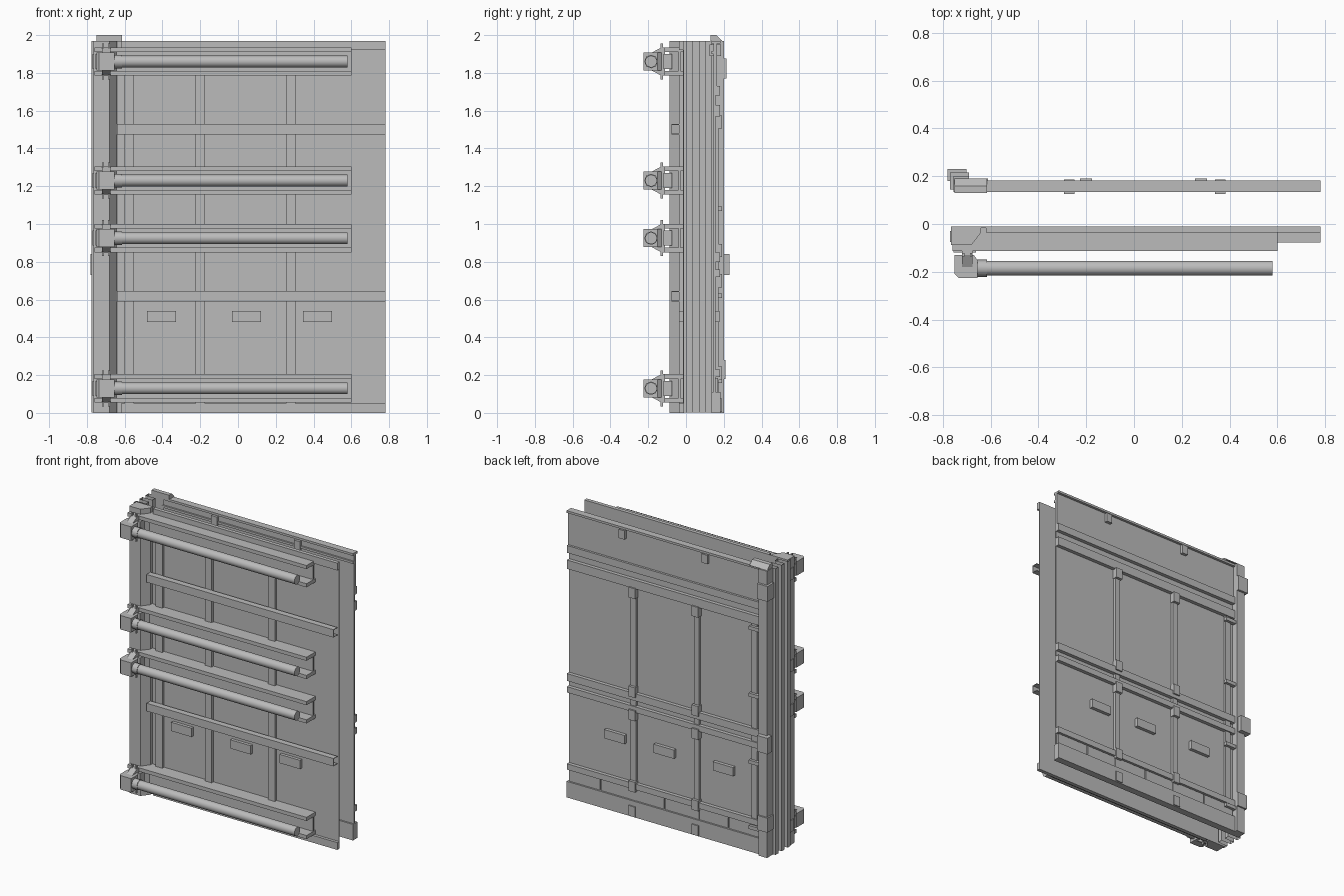
import bpy, bmesh, math
from mathutils import Matrix

if "Cube" in bpy.data.objects:
    bpy.data.objects.remove(bpy.data.objects["Cube"], do_unlink=True)

steel = bpy.data.materials.new("plain grey steel")
steel.use_nodes = True
GREY = (0.5, 0.5, 0.5, 1)
steel.diffuse_color = GREY
steel.node_tree.nodes["Principled BSDF"].inputs["Base Color"].default_value = GREY


def finish(name, bm):
    mesh = bpy.data.meshes.new(name)
    bm.to_mesh(mesh)
    bm.free()
    mesh.materials.append(steel)
    ob = bpy.data.objects.new(name, mesh)
    bpy.context.collection.objects.link(ob)
    return ob


def box(name, x, y, z):
    """Box from three (low, high) ranges."""
    bm = bmesh.new()
    size = [r[1] - r[0] for r in (x, y, z)]
    mid = [(r[0] + r[1]) / 2 for r in (x, y, z)]
    bmesh.ops.create_cube(bm, size=1, matrix=Matrix.Translation(mid) @ Matrix.Diagonal((*size, 1)))
    return finish(name, bm)


def prism(name, points, axis, low, high):
    """Closed profile extruded along x (points are y, z) or z (points are x, y)."""
    bm = bmesh.new()
    place = (lambda a, b: (low, a, b)) if axis == "x" else (lambda a, b: (a, b, low))
    face = bm.faces.new([bm.verts.new(place(*p)) for p in points])
    new = bmesh.ops.extrude_face_region(bm, geom=[face])["geom"]
    d = high - low
    bmesh.ops.translate(bm, verts=[v for v in new if isinstance(v, bmesh.types.BMVert)],
                        vec=(d, 0, 0) if axis == "x" else (0, 0, d))
    bmesh.ops.recalc_face_normals(bm, faces=bm.faces)
    return finish(name, bm)


def rod(name, x, y, z, radius, sides=24):
    bm = bmesh.new()
    turn = Matrix.Translation(((x[0] + x[1]) / 2, y, z)) @ Matrix.Rotation(math.pi / 2, 4, "Y")
    bmesh.ops.create_cone(bm, cap_ends=True, segments=sides, radius1=radius, radius2=radius,
                          depth=x[1] - x[0], matrix=turn)
    for f in bm.faces:
        f.smooth = len(f.verts) == 4
    for e in bm.edges:
        e.smooth = all(f.smooth for f in e.link_faces)
    return finish(name, bm)


TOP = 1.97
RIBS = (-0.2, 0.28)
PANELS = (-0.405, 0.045, 0.42)
WIDE = (-0.75, 0.78)

# Front panel: sheet, edge rails, ribs and small boxes
box("front_sheet", (-0.76, 0.78), (-0.016, -0.01), (0, TOP))
for z in ((0, 0.05), (1.92, TOP)):
    box("front_edge_rail", (-0.62, 0.78), (-0.036, -0.016), z)
for x in (-0.575,) + RIBS:
    box("front_rib", (x - 0.025, x + 0.025), (-0.036, -0.016), (0.05, 1.92))
for x in PANELS:
    box("front_small_box", (x - 0.077, x + 0.077), (-0.037, -0.016), (0.48, 0.54))

# Front stile with its slanted inner side
prism("front_stile", [(-0.765, -0.01), (-0.765, -0.088), (-0.68, -0.088), (-0.64, -0.036),
                      (-0.64, -0.01)], "z", 0, TOP)

# Thin folded cross channels
for z in (0.617, 1.502):
    prism("front_cross_channel", [(-0.036, z + 0.027), (-0.078, z + 0.027), (-0.078, z - 0.027),
                                  (-0.036, z - 0.027), (-0.036, z - 0.023), (-0.074, z - 0.023),
                                  (-0.074, z + 0.023), (-0.036, z + 0.023)], "x", -0.64, 0.78)

# Locking beams, each with a piston, head and mounting
for z in (0.13, 0.925, 1.23, 1.86):
    for s in (-1, 1):
        low, high = sorted((z + s * 0.05, z + s * 0.075))
        box("beam_flange", (-0.755, 0.6), (-0.113, -0.016), (low, high))
        box("beam_block", (-0.76, -0.64), (-0.113, -0.016), (low, high))
    box("beam_web", (-0.755, 0.6), (-0.04, -0.03), (z - 0.05, z + 0.05))
    box("beam_end_block", (-0.755, -0.66), (-0.12, -0.075), (z - 0.04, z + 0.04))
    box("beam_clip", (-0.77, -0.75), (-0.075, -0.03), (z - 0.04, z + 0.04))
    prism("piston_head", [(-0.75, -0.13), (-0.75, -0.21), (-0.735, -0.225), (-0.655, -0.225),
                          (-0.655, -0.15), (-0.67, -0.13)], "z", z - 0.048, z + 0.048)
    prism("head_mount", [(-0.18, z - 0.048), (-0.13, z - 0.075), (-0.11, z - 0.075),
                         (-0.11, z + 0.075), (-0.13, z + 0.075), (-0.18, z + 0.048)],
          "x", -0.72, -0.675)
    for x in (-0.714, -0.682):
        box("mount_pin", (x - 0.005, x + 0.005), (-0.135, -0.122), (z - 0.095, z + 0.095))
    rod("piston_collar", (-0.655, -0.615), -0.185, z, 0.036, 8)
    rod("piston_tube", (-0.615, 0.58), -0.185, z, 0.031)

# Folded side curtain: an open sheet joining the two panels
bm = bmesh.new()
fold = []
steps = 5
for i in range(steps):
    x = -0.775 if i % 2 == 0 else -0.7
    y = -0.03 + i * 0.033
    fold += [(x, y), (x, y + 0.033)]
fold = [(-0.66, fold[0][1])] + fold + [(-0.66, fold[-1][1])]
rows = [[bm.verts.new((x, y, z)) for x, y in fold] for z in (0.002, TOP - 0.002)]
for i in range(len(fold) - 1):
    bm.faces.new((rows[0][i], rows[1][i], rows[1][i + 1], rows[0][i + 1]))
finish("side_curtain", bm)

# Back panel: sheet, upper band and rails
box("back_sheet", WIDE, (0.145, 0.155), (0, TOP))
box("back_upper_band", WIDE, (0.155, 0.165), (1.73, TOP))
box("back_top_lip", WIDE, (0.134, 0.182), (1.955, TOP))
box("back_top_lower_lip", WIDE, (0.134, 0.145), (1.9, 1.915))
for z in ((1.68, 1.73), (1.57, 1.63), (0.8, 0.85), (0.72, 0.76), (0.19, 0.23)):
    box("back_rail", WIDE, (0.155, 0.18), z)
box("back_bottom_band", WIDE, (0.134, 0.182), (0, 0.11))
for i in range(6):
    x = -0.68 + i * 0.243
    box("back_kick_plate", (x, x + 0.235), (0.155, 0.17), (0.11, 0.185))

# Back ribs with clips where they cross the rails
for x in RIBS:
    box("back_rib", (x - 0.02, x + 0.02), (0.155, 0.172), (0.11, 1.6))
    for z in (0.04, 0.21, 0.7, 0.86, 1.54):
        box("back_rib_clip", (x - 0.025, x + 0.025), (0.155, 0.19), (z - 0.035, z + 0.035))
for x in (-0.27, 0.36):
    box("back_top_clip", (x - 0.022, x + 0.022), (0.125, 0.186), (1.89, 1.95))
for x in PANELS:
    box("back_small_box", (x - 0.077, x + 0.077), (0.155, 0.178), (0.48, 0.54))

# Back stile, hinges, latch blocks and cap
box("back_stile", (-0.755, -0.69), (0.134, 0.2), (0, TOP))
box("back_inner_strip", (-0.66, -0.62), (0.155, 0.172), (0.11, 1.6))
for z in (0.17, 0.62, 1.08, 1.54):
    box("back_hinge", (-0.69, -0.61), (0.165, 0.19), (z - 0.012, z + 0.012))
box("lower_latch", (-0.765, -0.69), (0.145, 0.21), (0.18, 0.28))
box("middle_latch", (-0.78, -0.7), (0.18, 0.23), (0.73, 0.84))
box("upper_latch", (-0.77, -0.69), (0.145, 0.215), (1.77, 1.875))
prism("top_cap", [(0.13, TOP), (0.19, TOP), (0.16, 2.0), (0.13, 2.0)], "x", -0.75, -0.615)
